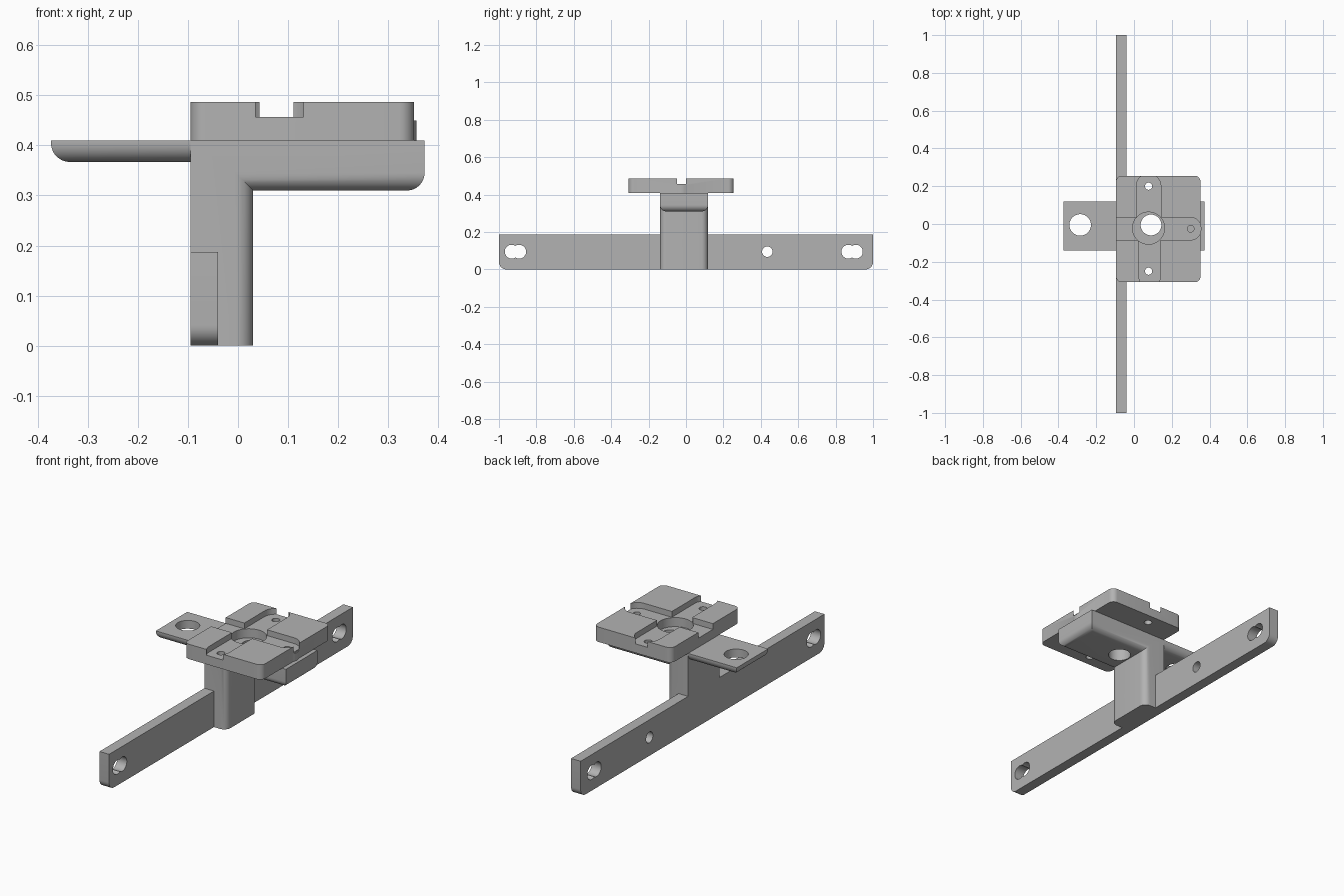
import bpy, bmesh, math
from mathutils import Vector

if "Cube" in bpy.data.objects:
    bpy.data.objects.remove(bpy.data.objects["Cube"], do_unlink=True)

grey = bpy.data.materials.new("plain grey")
grey.use_nodes = True
grey.diffuse_color = (0.45, 0.45, 0.45, 1)
grey.node_tree.nodes["Principled BSDF"].inputs["Base Color"].default_value = grey.diffuse_color


def prism(name, points, axis, low, high, rounding=0, rounded=None):
    """Extrude a 2D outline along an axis; round the edges whose ends both pass the rule."""
    def place(p, d):
        co = list(p)
        co.insert(axis, d)
        return co
    bm = bmesh.new()
    face = bm.faces.new([bm.verts.new(place(p, low)) for p in points])
    extruded = bmesh.ops.extrude_face_region(bm, geom=[face])["geom"]
    shift = Vector((0, 0, 0))
    shift[axis] = high - low
    bmesh.ops.translate(bm, vec=shift, verts=[g for g in extruded if isinstance(g, bmesh.types.BMVert)])
    bmesh.ops.recalc_face_normals(bm, faces=bm.faces)
    if rounding:
        edges = [e for e in bm.edges if rounded(e.verts[0].co, e.verts[1].co)]
        bmesh.ops.bevel(bm, geom=edges, offset=rounding, segments=8, profile=0.5, affect='EDGES')
    mesh = bpy.data.meshes.new(name)
    bm.to_mesh(mesh)
    bm.free()
    mesh.materials.append(grey)
    obj = bpy.data.objects.new(name, mesh)
    bpy.context.collection.objects.link(obj)
    return obj


def rect(a0, a1, b0, b1):
    return [(a0, b0), (a1, b0), (a1, b1), (a0, b1)]


def circle(a, b, r, n=48):
    return [(a + r * math.cos(math.tau * i / n), b + r * math.sin(math.tau * i / n)) for i in range(n)]


def combine(target, tools, operation='DIFFERENCE'):
    """Apply a boolean with each tool, then drop the tool."""
    for tool in tools:
        mod = target.modifiers.new("combine", 'BOOLEAN')
        mod.operation = operation
        mod.solver = 'EXACT'
        mod.object = tool
        bpy.context.view_layer.objects.active = target
        bpy.ops.object.modifier_apply(modifier=mod.name)
        bpy.data.objects.remove(tool, do_unlink=True)


def hole(x, y, r, low, high):
    return prism("hole_cutter", circle(x, y, r), 2, low, high)


BACK, SIDES, DECK = -0.095, (-0.14, 0.118), 0.41

# Long mounting bar with rounded lower corners, double-circle slots and one bolt hole
bar = prism("mounting_bar", rect(-1, 1, 0, 0.187), 0, BACK, -0.04, 0.04,
            lambda a, b: a.z < 0.01 and b.z < 0.01 and abs(a.y - b.y) < 0.01)
bolt_holes = [(c + d, 0.037) for c in (-0.912, 0.888) for d in (-0.02, 0.02)] + [(0.435, 0.028)]
combine(bar, [prism("hole_cutter", circle(y, 0.095, r), 0, -0.2, 0.1) for y, r in bolt_holes])

# Post and arm in one L shape, rounded along the post front and the arm underside
ell = [(BACK, 0), (0.03, 0), (0.03, 0.31), (0.373, 0.31), (0.373, DECK), (BACK, DECK)]


def ell_rounded(a, b):
    if a.x < 0 or b.x < 0:
        return False
    under_arm = abs(a.z - 0.31) < 0.001 and abs(b.z - 0.31) < 0.001
    end = under_arm and a.x > 0.3 and b.x > 0.3
    along = abs(a.y - b.y) < 0.001 and max(a.z, b.z) < 0.32
    return end or along


bracket = prism("post_and_arm", ell, 1, *SIDES, 0.035, ell_rounded)
combine(bracket, [hole(0.09, -0.005, 0.055, 0.2, 0.6)])

# Thin rear tab, rounded on its three free lower edges
tab = prism("rear_tab", rect(-0.374, BACK, *SIDES), 2, 0.367, DECK, 0.038,
            lambda a, b: a.z < 0.37 and b.z < 0.37 and min(a.x, b.x) < -0.3)
combine(tab, [hole(-0.285, -0.005, 0.057, 0.3, 0.5)])

# Top plate with rounded corners
plate = prism("top_plate", rect(BACK, 0.352, -0.308, 0.255), 2, DECK, 0.487, 0.03,
              lambda a, b: abs(a.z - b.z) > 0.01)
combine(plate, [prism("slot_end", circle(0.297, -0.025, 0.06), 2, DECK, 0.45)], 'UNION')

# Cross of shallow slots: round-ended to the side, back and front, open to the rear
FLOOR, TOP = 0.457, 0.6
slots = [
    rect(-0.2, 0.297, -0.085, 0.035), circle(0.297, -0.025, 0.06),
    rect(0.012, 0.142, -0.02, 0.2), circle(0.077, 0.2, 0.065),
    rect(0.025, 0.141, -0.275, -0.02), circle(0.083, -0.275, 0.058),
]
combine(plate, [prism("slot_cutter", s, 2, FLOOR, TOP) for s in slots])

# Central opening and screw holes
combine(plate, [hole(x, y, r, 0.3, TOP) for x, y, r in
                ((0.077, -0.022, 0.085), (0.077, 0.2, 0.019), (0.077, -0.25, 0.019), (0.3, -0.025, 0.018))])

# Smooth the rounded edges while keeping the corners sharp
bpy.ops.object.select_all(action='DESELECT')
for obj in (bar, bracket, tab, plate):
    obj.select_set(True)
bpy.context.view_layer.objects.active = bar
bpy.ops.object.shade_smooth_by_angle(angle=math.radians(30))
